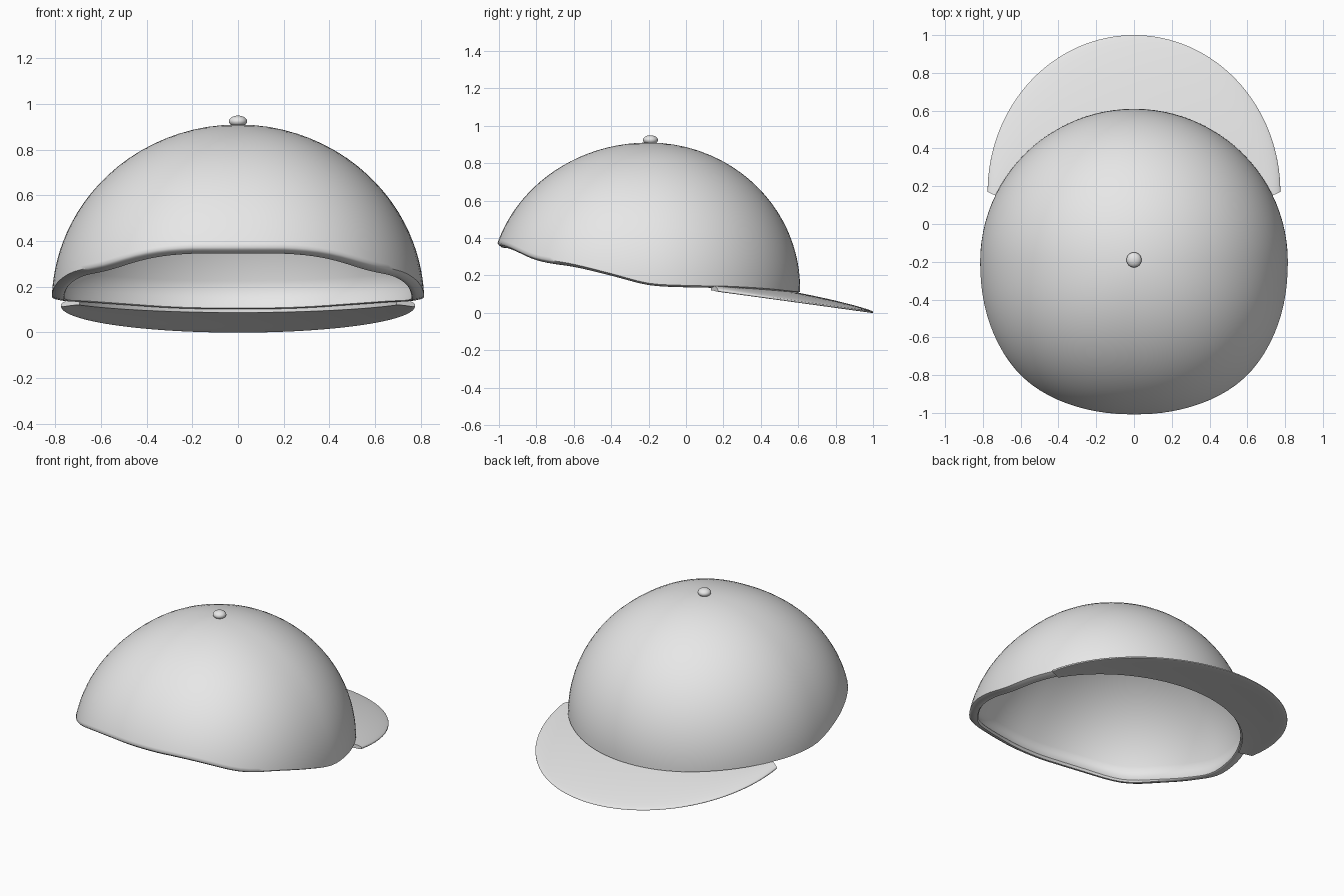
import bpy, bmesh, math

if "Cube" in bpy.data.objects:
    bpy.data.objects.remove(bpy.data.objects["Cube"])

CY, BASE, H = -0.2, 0.13, 0.78      # crown centre, equator height, dome height
SEG, RINGS = 96, 24

grey = bpy.data.materials.new("light grey")
grey.diffuse_color = (0.8, 0.8, 0.8, 1)
grey.use_nodes = True
grey.node_tree.nodes["Principled BSDF"].inputs["Base Color"].default_value = grey.diffuse_color


def finish(bm, name, angle=40):
    bmesh.ops.recalc_face_normals(bm, faces=bm.faces)
    mesh = bpy.data.meshes.new(name)
    bm.to_mesh(mesh)
    bm.free()
    mesh.materials.append(grey)
    ob = bpy.data.objects.new(name, mesh)
    bpy.context.collection.objects.link(ob)
    bpy.ops.object.select_all(action='DESELECT')
    ob.select_set(True)
    bpy.context.view_layer.objects.active = ob
    bpy.ops.object.shade_smooth_by_angle(angle=math.radians(angle))
    return ob


def bridge(bm, a, b, closed=True):
    n = len(a)
    for i in range(n if closed else n - 1):
        j = (i + 1) % n
        bm.faces.new((a[i], a[j], b[j], b[i]))


# rim height at y = -1.0, -0.8 ... 0.6
RIM = [0.345, 0.275, 0.243, 0.197, 0.148, 0.136, 0.132, 0.12, 0.1]


def rim_z(y):
    t = min(max((y + 1) / 0.2, 0), 7.999)
    i = int(t)
    f = t - i
    p0, p1, p2, p3 = (RIM[min(max(k, 0), 8)] for k in range(i - 1, i + 3))
    return 0.5 * (2 * p1 + (p2 - p0) * f + (2 * p0 - 5 * p1 + 4 * p2 - p3) * f * f
                  + (3 * p1 - p0 - 3 * p2 + p3) * f ** 3)


def crown_point(a, z, inset):
    c, s = math.cos(a), math.sin(a)
    ry = 0.81 if s > 0 else 0.85
    n = 2 if s > 0 else 2.28                 # fuller corners on the open side
    k = (abs(c) ** n + abs(s) ** n) ** (-1 / n)
    k *= math.sqrt(max(0, 1 - (max(z - BASE, 0) / (H - inset)) ** 2))
    return ((0.815 - inset) * k * c, CY + (ry - inset) * k * s, z)


# crown: outer shell, sloped rim and thin lining as one closed skin
bm = bmesh.new()
angles = [2 * math.pi * i / SEG for i in range(SEG)]
rims = [rim_z(crown_point(a, 0.2, 0.03)[1]) for a in angles]
slope = [0.010 + 0.018 * max(0, -math.sin(a)) for a in angles]


def shell(lift, thin, lip):
    out = []
    for r in range(RINGS):
        t = (r / RINGS) ** 1.3
        inset = thin + (lip - thin) * max(0, 1 - r / 3)
        row = []
        for a, zr, sl in zip(angles, rims, slope):
            v0 = math.asin((zr + lift * sl - BASE) / (H - inset))
            v = v0 + (math.pi / 2 - v0) * t
            row.append(bm.verts.new(crown_point(a, BASE + (H - inset) * math.sin(v), inset)))
        out.append(row)
    top = bm.verts.new((0, CY, BASE + H - thin))
    for i in range(SEG):
        bm.faces.new((out[-1][i], out[-1][(i + 1) % SEG], top))
    return out


rows = shell(1, 0, 0)[::-1]
for inset, f in ((0.01, 0.6), (0.03, 0.15), (0.05, 0.0)):
    rows.append([bm.verts.new(crown_point(a, z + f * sl, inset))
                 for a, z, sl in zip(angles, rims, slope)])
rows += shell(0.5, 0.013, 0.055)
for a, b in zip(rows, rows[1:]):
    bridge(bm, a, b)
finish(bm, "crown", 60)

# visor: curved plate with a rounded lip
bm = bmesh.new()
N, M = 64, 14
top, bottom = [], []
for j in range(M + 1):
    s = math.sin(math.pi / 2 * j / M)
    upper, lower = [], []
    for i in range(N + 1):
        u = i / N
        th = math.pi * u
        a = math.radians(25.6 + 128.8 * u)
        w = math.sin(th)
        inner = (0.77 * math.cos(a), CY + 0.77 * math.sin(a), 0.133 - 0.033 * w)
        outer = (0.775 * math.cos(th), 0.17 + 0.83 * w, 0.119 - 0.116 * w)
        x, y, z = (p + (q - p) * s for p, q in zip(inner, outer))
        z += 0.004 * math.sin(math.pi * s)
        half = 0.003 + 0.010 * math.sqrt(max(0, 1 - s ** 4))
        upper.append(bm.verts.new((x, y, z + half)))
        lower.append(bm.verts.new((x, y, z - half)))
    top.append(upper)
    bottom.append(lower)
for grid in (top, bottom):
    for a, b in zip(grid, grid[1:]):
        bridge(bm, a, b, False)
bridge(bm, top[0], bottom[0], False)
bridge(bm, top[-1], bottom[-1], False)
for k in (0, N):
    bridge(bm, [r[k] for r in top], [r[k] for r in bottom], False)
finish(bm, "visor", 60)

# button on top of the crown
bm = bmesh.new()
bmesh.ops.create_uvsphere(bm, u_segments=24, v_segments=12, radius=1)
for v in bm.verts:
    v.co = (v.co.x * 0.04, v.co.y * 0.04 - 0.19, v.co.z * 0.025 + 0.924)
finish(bm, "button")
